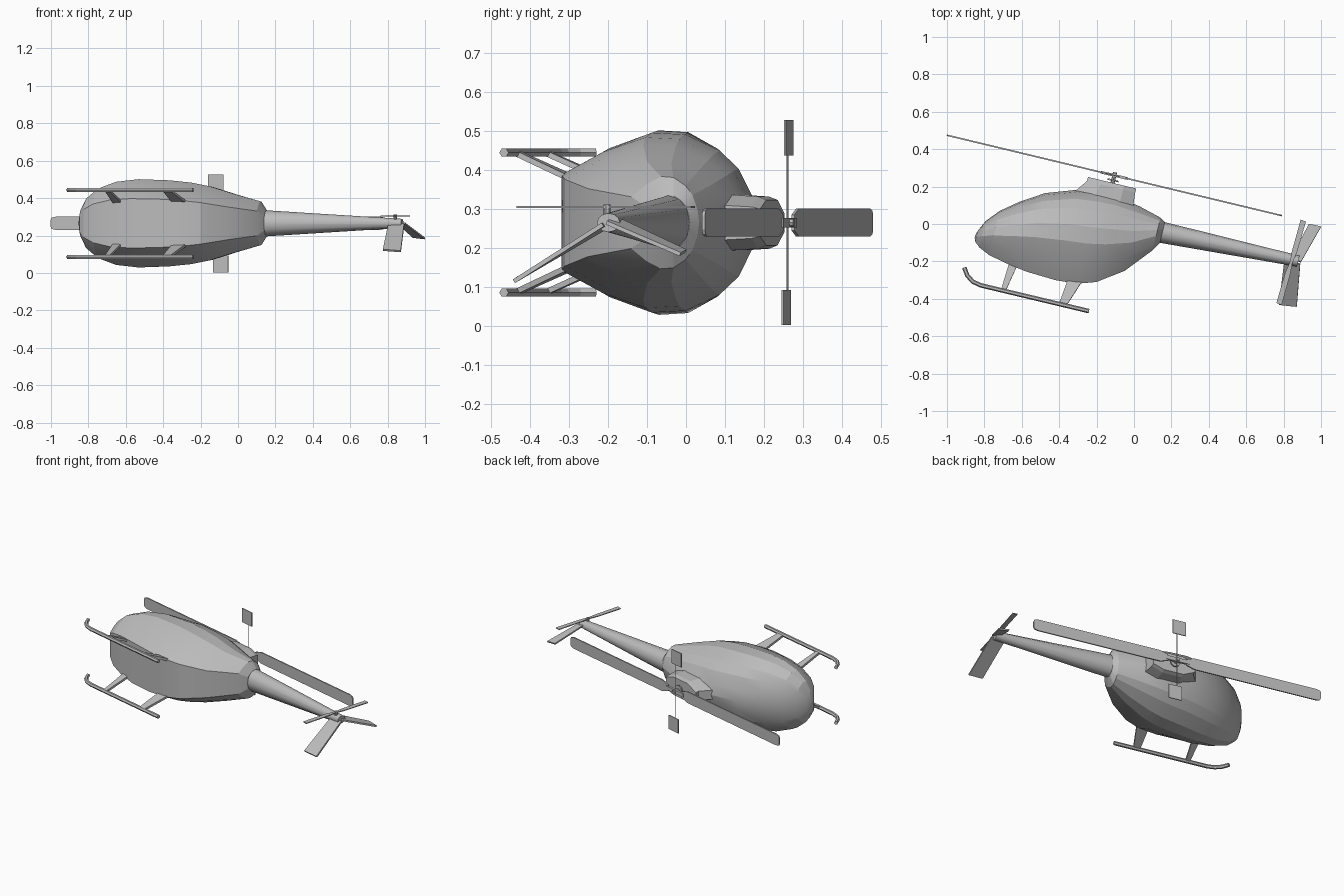
import bpy, bmesh, math
from mathutils import Vector, Matrix

cube = bpy.data.objects.get("Cube")
if cube:
    bpy.data.objects.remove(cube, do_unlink=True)

grey = bpy.data.materials.new("plain_grey")
grey.use_nodes = True
grey.diffuse_color = (0.5, 0.5, 0.5, 1)
grey.node_tree.nodes["Principled BSDF"].inputs["Base Color"].default_value = (0.5, 0.5, 0.5, 1)

# Craft frame: x = nose to tail, y = craft's up, z = sideways.
# The craft lies on its side, turned a little about z.
FRAME = Matrix.Translation((0, 0, 0.265)) @ Matrix.Rotation(math.radians(-13.5), 4, "Z")


def loft(name, rings, smooth=0):
    """Skin a row of equal-sized rings and cap both ends."""
    bm = bmesh.new()
    rows = [[bm.verts.new(p) for p in ring] for ring in rings]
    n = len(rows[0])
    for a, b in zip(rows, rows[1:]):
        for i in range(n):
            j = (i + 1) % n
            bm.faces.new((a[i], a[j], b[j], b[i]))
    bm.faces.new(rows[0])
    bm.faces.new(rows[-1])
    bmesh.ops.recalc_face_normals(bm, faces=bm.faces)
    mesh = bpy.data.meshes.new(name)
    bm.to_mesh(mesh)
    bm.free()
    mesh.materials.append(grey)
    obj = bpy.data.objects.new(name, mesh)
    bpy.context.collection.objects.link(obj)
    obj.matrix_world = FRAME
    if smooth:
        bpy.ops.object.select_all(action="DESELECT")
        obj.select_set(True)
        bpy.context.view_layer.objects.active = obj
        bpy.ops.object.shade_smooth_by_angle(angle=math.radians(smooth))
    return obj


def plate(name, pts, thick):
    """Flat polygon thickened evenly along the vector thick."""
    t = Vector(thick) / 2
    return loft(name, [[Vector(p) - t for p in pts], [Vector(p) + t for p in pts]])


def tube(name, path, radius, sides=6, smooth=0):
    path = [Vector(p) for p in path]
    rings = []
    for i, p in enumerate(path):
        d = (path[min(i + 1, len(path) - 1)] - path[max(i - 1, 0)]).normalized()
        ref = Vector((0, 0, 1)) if abs(d.z) < 0.9 else Vector((1, 0, 0))
        a = d.cross(ref).normalized()
        b = d.cross(a)
        rings.append([p + radius * (a * math.cos(k * math.tau / sides)
                                    + b * math.sin(k * math.tau / sides)) for k in range(sides)])
    return loft(name, rings, smooth)


# Cabin: flat-bottomed section scaled along the length
half = [(0.28, 0.95), (0.6, 0.8), (0.8, 0.6), (0.98, 0.24), (1, -0.12), (0.83, -0.56), (0.56, -1)]
section = [(0, 1)] + half + [(-w, v) for w, v in reversed(half)]
stations = [  # x, top, bottom, half width
    (-0.811, -0.258, -0.272, 0.012), (-0.803, -0.228, -0.29, 0.07), (-0.775, -0.17, -0.315, 0.132),
    (-0.715, -0.10, -0.342, 0.185), (-0.62, -0.025, -0.363, 0.222), (-0.5, 0.05, -0.382, 0.236),
    (-0.335, 0.108, -0.39, 0.23), (-0.22, 0.121, -0.381, 0.218), (-0.122, 0.122, -0.348, 0.198),
    (0.01, 0.098, -0.255, 0.155), (0.13, 0.066, -0.113, 0.118), (0.158, 0.048, -0.065, 0.07)]
loft("cabin", [[(x, (t + b) / 2 + v * (t - b) / 2, w * hw) for w, v in section]
               for x, t, b, hw in stations], 16)


# Tail boom, level along its upper edge
def oval(x, y, ry, rz, n=12):
    return [(x, y + ry * math.cos(k * math.tau / n), rz * math.sin(k * math.tau / n)) for k in range(n)]


loft("tail_boom", [oval(0.15, -0.009, 0.057, 0.07), oval(0.90, 0.012, 0.03, 0.024)], 35)

# Tail fins, both leaning to the same side
plate("lower_tail_fin", [(0.827, 0.0, -0.005), (0.914, 0.0, -0.005),
                         (0.949, -0.225, -0.15), (0.854, -0.237, -0.143)], (0, 0.006, -0.009))
plate("upper_tail_fin", [(0.86, 0.02, 0.012), (0.915, 0.01, 0.0),
                         (0.976, 0.219, -0.081), (0.909, 0.218, -0.073)], (0, 0.004, 0.009))

# Tail rotor
tube("tail_rotor_shaft", [(0.865, 0, 0), (0.865, 0, 0.046)], 0.009, 8)
for name, s in (("upper", 1), ("lower", -1)):
    plate("tail_rotor_blade_" + name,
          [(0.865 + s * x, -0.003 + s * y, 0.04) for x, y in
           ((-0.007, 0), (0.007, 0), (0.018, 0.06), (0.026, 0.23), (-0.004, 0.234), (-0.010, 0.06))],
          (0, 0, 0.005))

# Mast fairing: six-sided plan with sloping front
foot = [(-0.36, 0.03), (-0.24, 0.072), (-0.10, 0.072), (-0.025, 0.045)]
roof = [(-0.298, 0.025), (-0.225, 0.058), (-0.10, 0.058), (-0.033, 0.035)]
loft("mast_fairing", [[(x, y, z) for x, z in pl] + [(x, y, -z) for x, z in reversed(pl)]
                      for y, pl in ((0.08, foot), (0.165, [(x, z * 1.15) for x, z in roof]), (0.187, roof))])

# Mast and rotor head
MX, MY = -0.163, 0.228
tube("rotor_mast", [(MX, 0.17, 0), (MX, 0.245, 0)], 0.011, 8)
tube("swashplate", [(MX, 0.197, 0), (MX, 0.205, 0)], 0.03, 10)
plate("rotor_yoke", [(MX - 0.075, MY, -0.012), (MX + 0.075, MY, -0.012),
                     (MX + 0.075, MY, 0.012), (MX - 0.075, MY, 0.012)], (0, 0.014, 0))

# Main rotor blades with softened tip corners
outline = [(0.06, -0.02), (0.11, -0.036), (0.89, -0.036), (0.915, -0.03), (0.921, -0.018),
           (0.921, 0.018), (0.915, 0.03), (0.89, 0.036), (0.11, 0.036), (0.06, 0.02)]
for name, s in (("front", -1), ("rear", 1)):
    plate("main_rotor_blade_" + name, [(MX + s * x, MY, s * z) for x, z in outline], (0, 0.008, 0))

# Stabiliser bar and paddles
tube("stabiliser_bar", [(MX, MY, -0.24), (MX, MY, 0.24)], 0.0025, 6)
for name, s in (("left", 1), ("right", -1)):
    cx = MX - s * 0.013
    plate("stabiliser_paddle_" + name,
          [(cx - 0.042, MY, s * 0.172), (cx + 0.042, MY, s * 0.172),
           (cx + 0.042, MY, s * 0.262), (cx - 0.042, MY, s * 0.262)], (0, 0.005, 0))

# Landing skids and their struts, mirrored side to side
runner = [(-0.828, -0.438), (-0.803, -0.475), (-0.766, -0.501), (-0.72, -0.51), (-0.125, -0.509)]
struts = {"front": ((-0.609, -0.583), (-0.600, -0.552)), "rear": ((-0.29, -0.248), (-0.272, -0.192))}
for side, s in (("left", 1), ("right", -1)):
    tube("skid_" + side, [(x, y, s * 0.179) for x, y in runner], 0.012, 6)
    for name, (low, top) in struts.items():
        plate(name + "_strut_" + side,
              [(low[0], -0.506, s * 0.176), (low[1], -0.506, s * 0.176),
               (top[1], -0.345, s * 0.108), (top[0], -0.345, s * 0.108)], (0, 0.005, s * 0.013))
